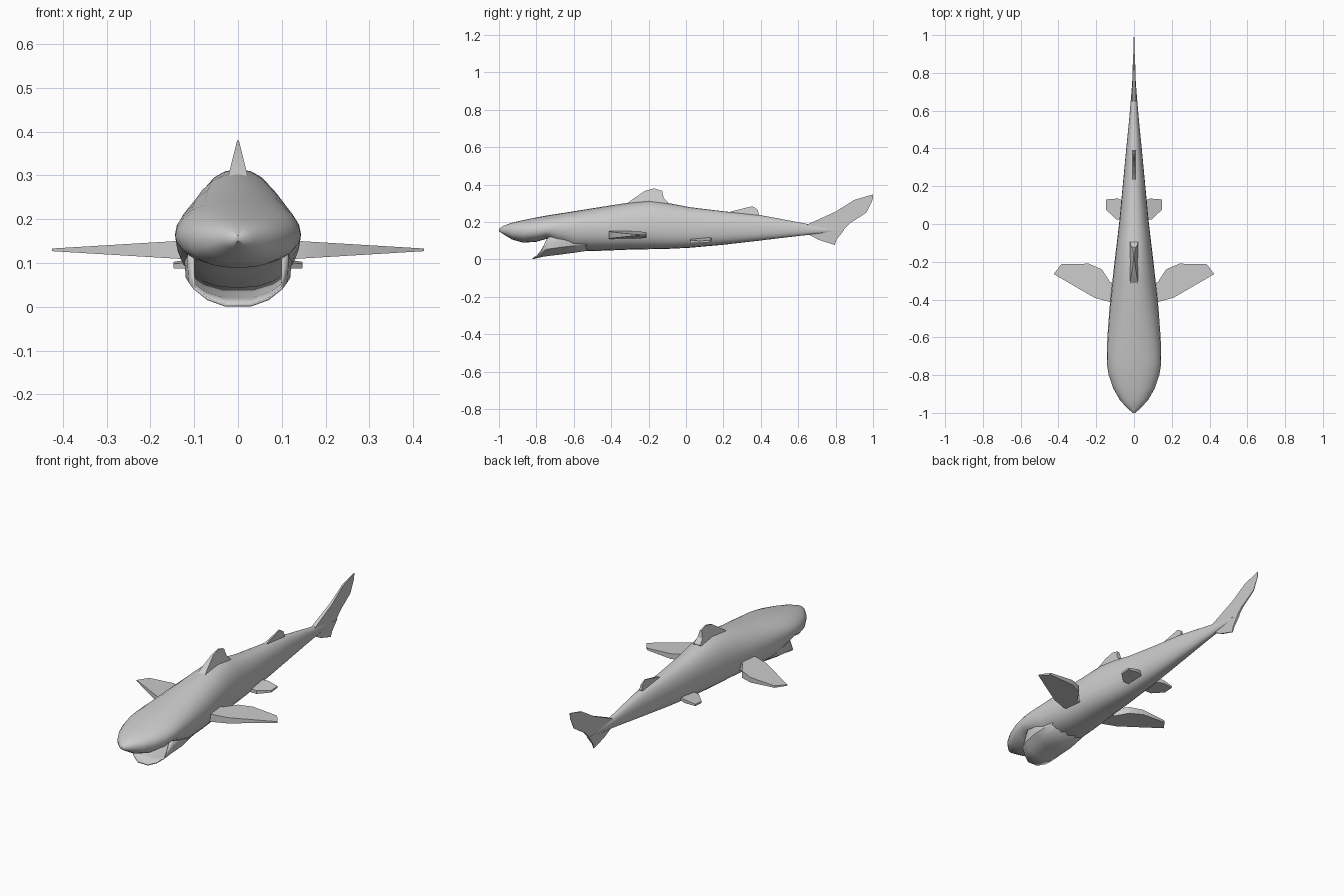
import bpy, bmesh, math

if "Cube" in bpy.data.objects:
    bpy.data.objects.remove(bpy.data.objects["Cube"])


def finish(name, bm, angle=40):
    bmesh.ops.recalc_face_normals(bm, faces=bm.faces)
    mesh = bpy.data.meshes.new(name)
    bm.to_mesh(mesh)
    bm.free()
    ob = bpy.data.objects.new(name, mesh)
    bpy.context.collection.objects.link(ob)
    bpy.ops.object.select_all(action='DESELECT')
    ob.select_set(True)
    bpy.context.view_layer.objects.active = ob
    bpy.ops.object.shade_smooth_by_angle(angle=math.radians(angle))
    return ob


def loft(bm, rings, closed=True):
    rows = [[bm.verts.new(p) for p in r] for r in rings]
    n = len(rows[0])
    for a, b in zip(rows, rows[1:]):
        for i in range(n if closed else n - 1):
            j = (i + 1) % n
            bm.faces.new((a[i], a[j], b[j], b[i]))
    if closed:
        bm.faces.new(rows[0])
        bm.faces.new(rows[-1])


def fin(name, pts, half, place):
    """Flat outline with a thickness that varies over it; place maps (a, b, offset) to 3D."""
    bm = bmesh.new()
    loft(bm, [[place(a, b, s * half(a, b)) for a, b in pts] for s in (-1, 1)])
    return finish(name, bm, 30)


# Body: y, top, bottom, widest height, half width
stations = [
    (-1.00, .163, .150, .156, .006), (-.975, .180, .133, .155, .036),
    (-.93, .196, .106, .153, .076), (-.87, .210, .089, .153, .110),
    (-.80, .224, .094, .156, .134), (-.745, .234, .110, .162, .143),
    (-.69, .243, .080, .165, .144), (-.60, .257, .043, .163, .141),
    (-.45, .281, .046, .162, .130), (-.30, .304, .052, .162, .114),
    (-.20, .314, .054, .162, .103), (-.10, .302, .056, .162, .091),
    (.02, .279, .062, .160, .077), (.20, .257, .078, .160, .060),
    (.40, .236, .101, .160, .041), (.55, .208, .119, .160, .026),
    (.68, .183, .134, .158, .015), (.84, .160, .152, .156, .003),
]


def section(y, top, bot, mid, w, n=24):
    ring = []
    for i in range(n):
        t = 2 * math.pi * i / n
        c, s = math.cos(t), math.sin(t)
        e = .92 if s > 0 else .85
        h = top - mid if s > 0 else mid - bot
        ring.append((math.copysign(abs(c) ** e, c) * w, y,
                     mid + math.copysign(abs(s) ** e, s) * h))
    return ring


bm = bmesh.new()
loft(bm, [section(*s) for s in stations])
finish("body", bm, 50)

# Lower jaw: open trough with a slanted front lip
def jaw_row(y, w, bot, top, slant):
    prof = [(-1, 1), (-1.0, .68), (-.98, .36), (-.68, .13), (-.3, 0), (0, 0)]
    prof += [(-x, z) for x, z in reversed(prof[:-1])]
    return [(x * w, y + slant * z ** .6, bot + z * (top - bot)) for x, z in prof]


bm = bmesh.new()
loft(bm, [jaw_row(-.82, .102, .004, .112, .078),
          jaw_row(-.76, .112, .018, .125, .04),
          jaw_row(-.66, .119, .030, .135, .01),
          jaw_row(-.48, .100, .055, .140, 0)], closed=False)
jaw = finish("lower_jaw", bm, 40)
mod = jaw.modifiers.new("thickness", 'SOLIDIFY')
mod.thickness = .006
mod.offset = 0

# Upright fins, outlined in y and z
upright = lambda a, b, o: (o, a, b)
fin("front_dorsal_fin",
    [(-.34, .28), (-.29, .318), (-.22, .366), (-.17, .38), (-.127, .366),
     (-.12, .33), (-.095, .303), (-.10, .27)],
    lambda y, z: .002 + .25 * (.38 - z), upright)
fin("rear_dorsal_fin",
    [(.20, .235), (.24, .256), (.355, .284), (.383, .266), (.39, .24), (.38, .215)],
    lambda y, z: .002 + .15 * (.284 - z), upright)
fin("tail_upper_lobe",
    [(.64, .165), (.65, .187), (.80, .255), (.90, .318), (1.0, .347),
     (.998, .318), (.965, .25), (.875, .192), (.84, .157)],
    lambda y, z: .001 + .03 * (1 - y), upright)
fin("tail_lower_lobe",
    [(.64, .16), (.65, .136), (.71, .104), (.795, .077), (.805, .105), (.845, .157)],
    lambda y, z: .002 + .06 * (z - .07), upright)

# Paired fins, outlined in x and y
pectoral = [(.07, -.41), (.13, -.412), (.21, -.39), (.425, -.265), (.385, -.213),
            (.24, -.21), (.17, -.24), (.125, -.31), (.07, -.31)]
pelvic = [(.04, .022), (.095, .025), (.147, .075), (.147, .13), (.085, .135), (.04, .115)]
for side, word in ((1, "right"), (-1, "left")):
    fin(word + "_pectoral_fin", pectoral,
        lambda x, y: .003 + .06 * (.425 - x),
        lambda a, b, o: (side * a, b, .13 + o))
    fin(word + "_pelvic_fin", pelvic,
        lambda x, y: .005 + .07 * (.147 - x),
        lambda a, b, o: (side * a, b, .095 + .1 * (.147 - a) + .08 * (b - .1) + o))
